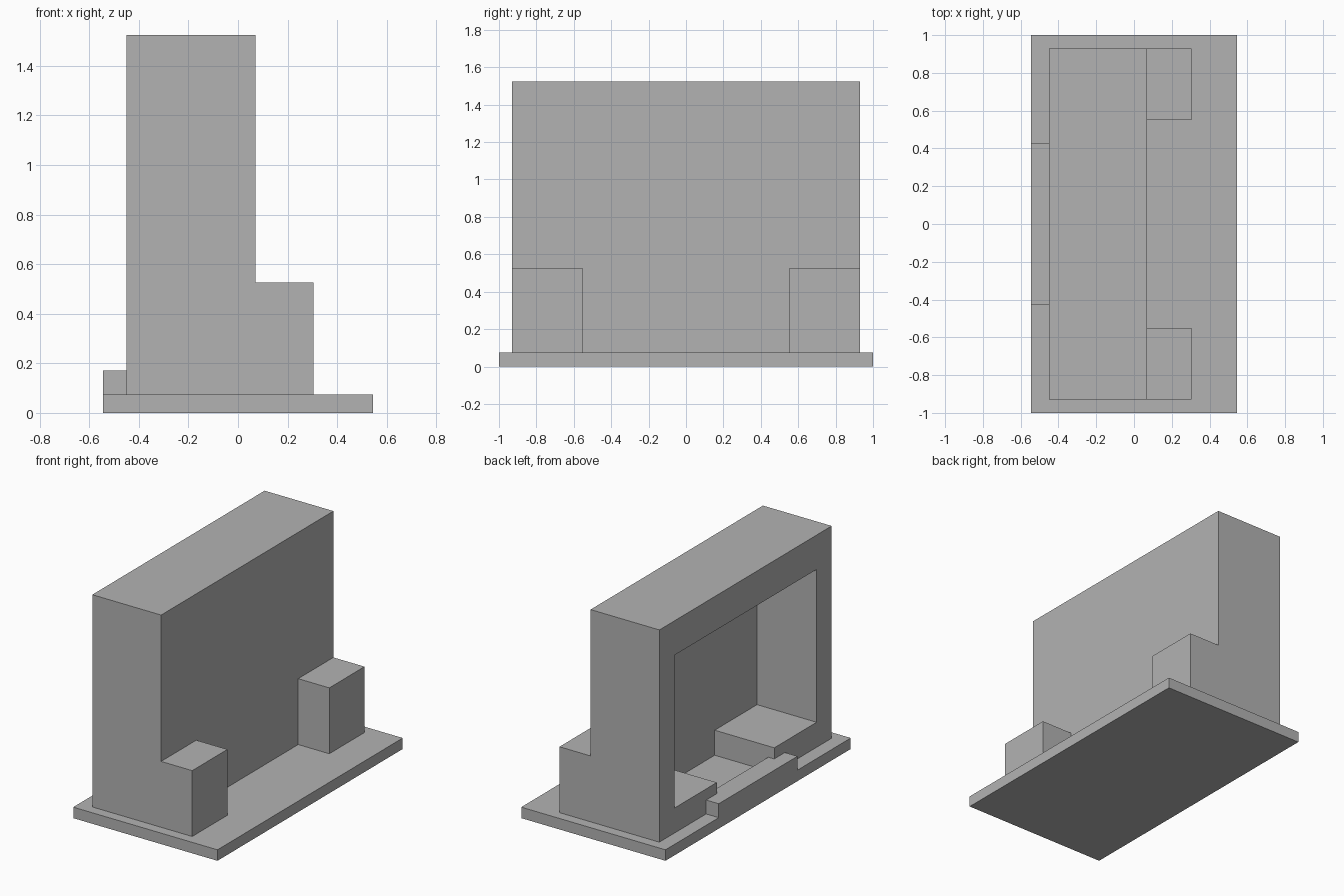
import bpy
import bmesh
from mathutils import Vector

cube = bpy.data.objects.get("Cube")
if cube:
    bpy.data.objects.remove(cube, do_unlink=True)

stone = bpy.data.materials.new("grey_stone")
stone.use_nodes = True
stone.diffuse_color = (0.45, 0.45, 0.45, 1)
stone.node_tree.nodes["Principled BSDF"].inputs["Base Color"].default_value = (0.45, 0.45, 0.45, 1)


def prism(name, points, sweep):
    """Extrude a closed planar outline along the sweep vector."""
    bm = bmesh.new()
    face = bm.faces.new([bm.verts.new(p) for p in points])
    swept = bmesh.ops.extrude_face_region(bm, geom=[face])["geom"]
    bmesh.ops.translate(bm, vec=Vector(sweep),
                        verts=[g for g in swept if isinstance(g, bmesh.types.BMVert)])
    bmesh.ops.recalc_face_normals(bm, faces=bm.faces[:])
    mesh = bpy.data.meshes.new(name)
    bm.to_mesh(mesh)
    bm.free()
    mesh.materials.append(stone)
    obj = bpy.data.objects.new(name, mesh)
    bpy.context.collection.objects.link(obj)
    return obj


def box(name, x, y, z):
    corners = [(x[0], y[0], z[0]), (x[1], y[0], z[0]), (x[1], y[1], z[0]), (x[0], y[1], z[0])]
    return prism(name, corners, (0, 0, z[1] - z[0]))


def combine(target, tool, operation):
    """Apply a boolean and discard the tool object."""
    mod = target.modifiers.new(operation.lower(), "BOOLEAN")
    mod.operation = operation
    mod.solver = "EXACT"
    mod.object = tool
    bpy.context.view_layer.objects.active = target
    bpy.ops.object.modifier_apply(modifier=mod.name)
    bpy.data.objects.remove(tool, do_unlink=True)


FLOOR = 0.075
GAP = 0.31

# Base slab
box("base_slab", (-0.545, 0.545), (-1, 1), (0, FLOOR))

# Main wall block with two low posts on one side
wall = box("wall_block", (-0.45, 0.07), (-0.93, 0.93), (FLOOR, 1.525))
for side in (-1, 1):
    span = sorted((side * 0.55, side * 0.93))
    combine(wall, box("post", (0, 0.305), span, (FLOOR, 0.525)), "UNION")

# Recess: wide opening above two ledges, narrow gap between them
half = [(GAP, 0), (GAP, 0.246), (0.767, 0.246), (0.767, 1.29)]
outline = half + [(-y, z) for y, z in reversed(half)]
recess = prism("recess_cutter", [(-0.7, y, z) for y, z in outline], (0.7, 0, 0))
combine(wall, recess, "DIFFERENCE")

# Raised sill that reaches slightly into the gap
plan = [(-0.545, 0.425), (-0.45, 0.425), (-0.45, GAP), (-0.405, GAP)]
plan += [(x, -y) for x, y in reversed(plan)]
prism("sill", [(x, y, FLOOR) for x, y in plan], (0, 0, 0.095))
